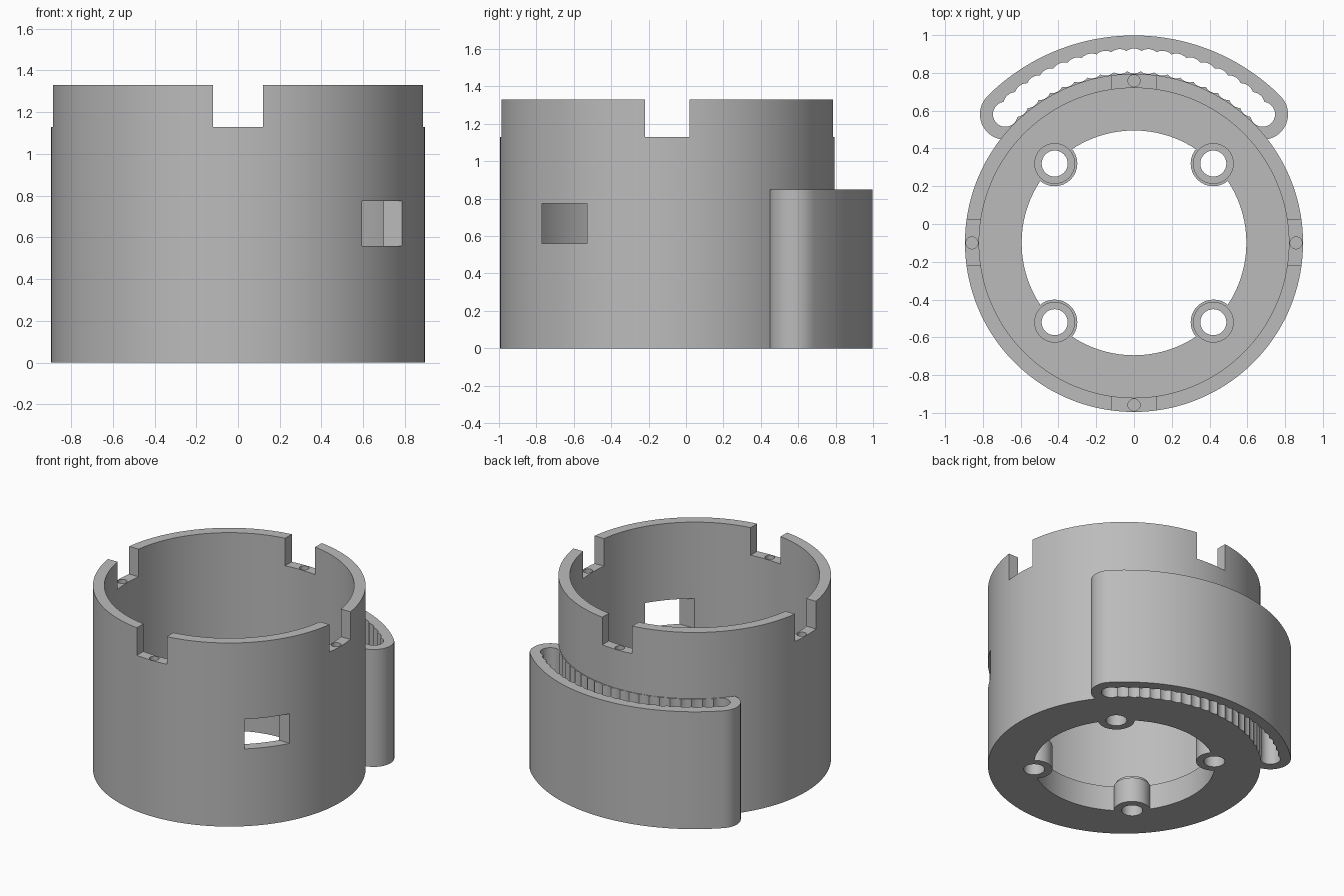
import bpy, bmesh
from math import sin, cos, pi, sqrt, radians

cube = bpy.data.objects.get("Cube")
if cube:
    bpy.data.objects.remove(cube, do_unlink=True)

CY = -0.10          # y of the housing axis
ARC = 0.963         # radius of the slotted guide's centre line
HALF = pi / 4       # half sweep of the guide

grey = bpy.data.materials.new("plain_grey")
grey.use_nodes = True
grey.diffuse_color = (0.5, 0.5, 0.5, 1)
grey.node_tree.nodes["Principled BSDF"].inputs["Base Color"].default_value = (0.5, 0.5, 0.5, 1)


def prism(name, outline, z0, z1):
    """Extrude a counter-clockwise outline from z0 to z1."""
    bm = bmesh.new()
    base = bm.faces.new([bm.verts.new((x, y, z0)) for x, y in outline])
    ext = bmesh.ops.extrude_face_region(bm, geom=[base])
    for v in ext["geom"]:
        if isinstance(v, bmesh.types.BMVert):
            v.co.z = z1
    bmesh.ops.recalc_face_normals(bm, faces=bm.faces)
    mesh = bpy.data.meshes.new(name)
    bm.to_mesh(mesh)
    bm.free()
    mesh.materials.append(grey)
    obj = bpy.data.objects.new(name, mesh)
    bpy.context.collection.objects.link(obj)
    return obj


def circle(x, y, r, n=32):
    return [(x + r * cos(2 * pi * i / n), y + r * sin(2 * pi * i / n)) for i in range(n)]


def box(x0, x1, y0, y1):
    return [(x0, y0), (x1, y0), (x1, y1), (x0, y1)]


def arc_band(r, bumps=0, steps=120):
    """Round-ended band along the guide arc, with optional scalloped sides."""
    def side(sign):
        pts = []
        for i in range(steps + 1):
            t = i / steps
            off = r
            if bumps:
                pitch = 2 * HALF * ARC / bumps
                d = (t * bumps - round(t * bumps)) * pitch
                off = sqrt(r * r - d * d)
            a = pi / 2 - HALF + 2 * HALF * t
            pts.append(((ARC + sign * off) * cos(a), CY + (ARC + sign * off) * sin(a)))
        return pts

    def cap(a, start):
        cx, cy = ARC * cos(a), CY + ARC * sin(a)
        return [(cx + r * cos(start + pi * i / 16), cy + r * sin(start + pi * i / 16))
                for i in range(1, 16)]

    a0, a1 = pi / 2 - HALF, pi / 2 + HALF
    return side(1) + cap(a1, a1) + side(-1)[::-1] + cap(a0, a0 + pi)


def combine(target, tool, operation):
    """Apply a boolean and discard the tool."""
    mod = target.modifiers.new("shape", "BOOLEAN")
    mod.operation = operation
    mod.solver = "EXACT"
    mod.object = tool
    bpy.context.view_layer.objects.active = target
    bpy.ops.object.modifier_apply(modifier=mod.name)
    bpy.data.objects.remove(tool, do_unlink=True)


def add(outline, z0, z1):
    combine(housing, prism("addition", outline, z0, z1), "UNION")


def cut(outline, z0, z1):
    combine(housing, prism("cutter", outline, z0, z1), "DIFFERENCE")


# Round housing with the curved guide on its back
housing = prism("slotted_round_housing", circle(0, CY, 0.895, 144), 0, 1.33)
add(arc_band(0.135), 0, 0.85)

# Open interior above an inward floor ring
cut(circle(0, CY, 0.82, 144), 0.18, 1.5)
cut(circle(0, CY, 0.595, 96), -0.2, 0.5)

# Four screw bosses, each with a narrower collar and a through hole
bosses = [(sx * 0.42, CY + sy * 0.42) for sx in (-1, 1) for sy in (-1, 1)]
for x, y in bosses:
    add(circle(x, y, 0.12), 0, 0.18)
    add(circle(x, y, 0.108), 0.1, 0.2)
    cut(circle(x, y, 0.069), -0.2, 0.5)

# Scalloped slot through the guide
cut(arc_band(0.066, bumps=20), -0.2, 1.0)

# Four rim notches, made by two crossing channels
cut(box(-1.1, 1.1, CY - 0.12, CY + 0.12), 1.13, 1.5)
cut(box(-0.12, 0.12, -1.2, 1.0), 1.13, 1.5)

# Small pin hole in the floor of every notch
for i in range(4):
    a = i * pi / 2
    cut(circle(0.858 * cos(a), CY + 0.858 * sin(a), 0.032, 20), 1.03, 1.2)

# Side window
cut(box(0.4, 1.1, -0.77, -0.53), 0.56, 0.775)

# Smooth walls with crisp edges
bpy.ops.object.select_all(action="DESELECT")
housing.select_set(True)
bpy.context.view_layer.objects.active = housing
bpy.ops.object.shade_smooth_by_angle(angle=radians(25))
